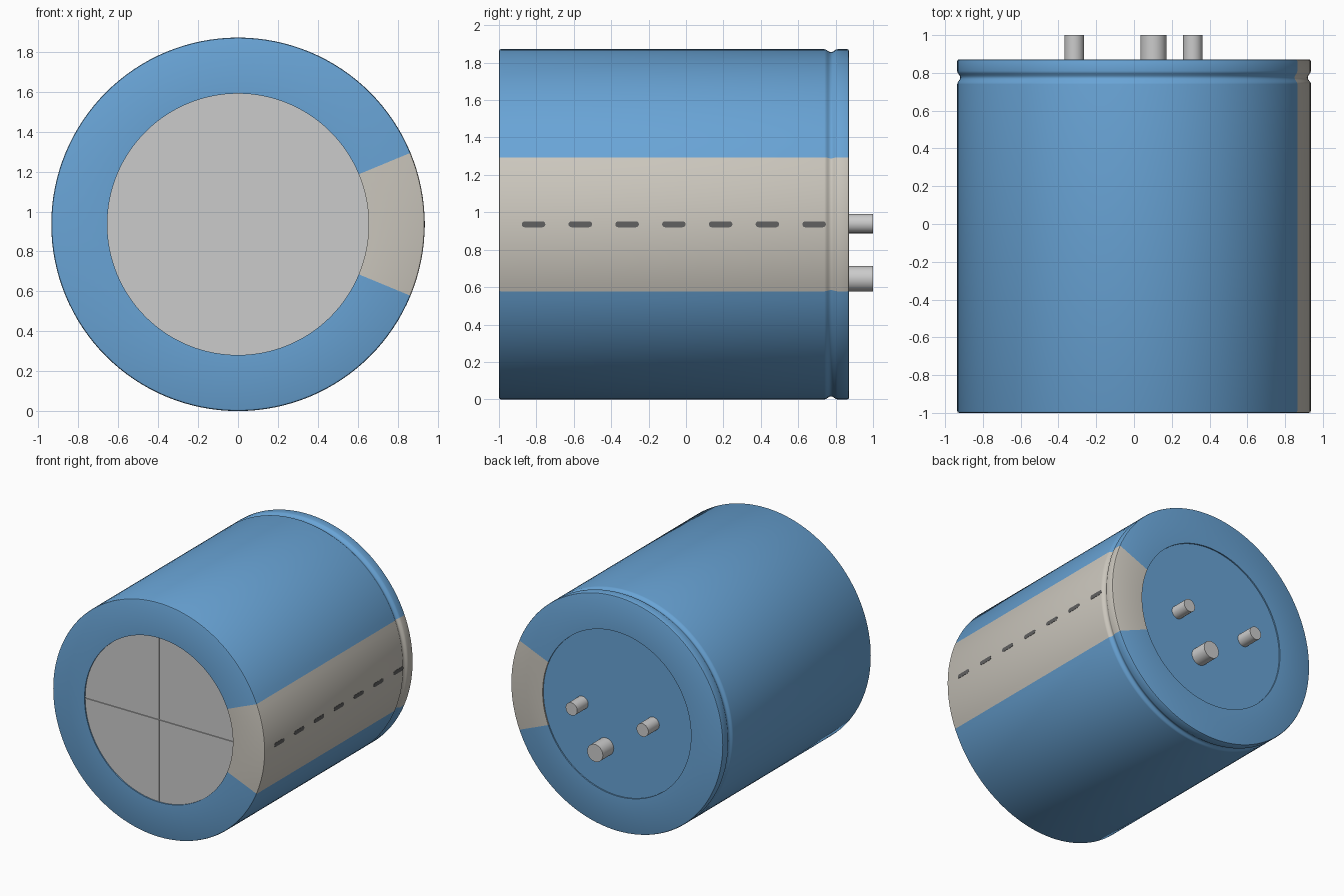
import bpy, bmesh
from math import sin, cos, pi, radians, asin

if "Cube" in bpy.data.objects:
    bpy.data.objects.remove(bpy.data.objects["Cube"])

R, ZC = 0.936, 0.936          # sleeve radius, axis height
FRONT, BACK = -1.0, 0.872     # ends of the sleeve
R_IN = 0.655                  # opening radius in both end faces


def material(name, rgb):
    m = bpy.data.materials.new(name)
    m.diffuse_color = (*rgb, 1)
    m.use_nodes = True
    m.node_tree.nodes["Principled BSDF"].inputs["Base Color"].default_value = m.diffuse_color
    return m


BLUE = material("blue_sleeve", (0.14, 0.37, 0.67))
CREAM = material("pale_stripe", (0.60, 0.57, 0.51))
DARK = material("dark_mark", (0.12, 0.12, 0.12))


def finish(name, bm, mat=None):
    bmesh.ops.recalc_face_normals(bm, faces=bm.faces)
    me = bpy.data.meshes.new(name)
    bm.to_mesh(me)
    bm.free()
    ob = bpy.data.objects.new(name, me)
    bpy.context.collection.objects.link(ob)
    if mat:
        me.materials.append(mat)
    bpy.ops.object.select_all(action='DESELECT')
    bpy.context.view_layer.objects.active = ob
    ob.select_set(True)
    bpy.ops.object.shade_smooth_by_angle(angle=radians(35))
    return ob


def lathe_arc(name, profile, a0, a1, steps, mat):
    """Sweep a closed (radius, y) profile about the y axis from a0 to a1 degrees."""
    bm = bmesh.new()
    rings = []
    for i in range(steps + 1):
        a = radians(a0 + (a1 - a0) * i / steps)
        rings.append([bm.verts.new((r * cos(a), y, ZC + r * sin(a))) for r, y in profile])
    n = len(profile)
    for p, q in zip(rings, rings[1:]):
        for j in range(n):
            k = (j + 1) % n
            bm.faces.new((p[j], p[k], q[k], q[j]))
    bm.faces.new(rings[0])
    bm.faces.new(rings[-1])
    return finish(name, bm, mat)


def prism(name, points, offset, mat=None):
    """Extrude a flat outline of 3D points by an offset vector."""
    bm = bmesh.new()
    face = bm.faces.new([bm.verts.new(p) for p in points])
    new = bmesh.ops.extrude_face_region(bm, geom=[face], use_keep_orig=True)
    bmesh.ops.translate(bm, vec=offset,
                        verts=[v for v in new["geom"] if isinstance(v, bmesh.types.BMVert)])
    return finish(name, bm, mat)


def rod(name, x, z, r, y0, y1, sides, mat=None):
    pts = [(x + r * cos(2 * pi * i / sides), y0, z + r * sin(2 * pi * i / sides))
           for i in range(sides)]
    return prism(name, pts, (0, y1 - y0, 0), mat)


# Sleeve cross-section: rounded rims and a crimp groove near the back
def rim(y, s):
    return [(R - 0.010, y), (R - 0.003, y + 0.003 * s), (R, y + 0.010 * s)]


crimp = [(R - 0.008 * (1 - cos(2 * pi * i / 12)), 0.74 + 0.07 * i / 12) for i in range(13)]
profile = ([(R_IN, FRONT)] + rim(FRONT, 1) + crimp + rim(BACK, -1)[::-1]
           + [(R_IN, BACK), (R_IN, BACK - 0.02), (0.90, BACK - 0.02),
              (0.90, FRONT + 0.02), (R_IN, FRONT + 0.02)])

# Blue sleeve and the pale polarity stripe on +x
lathe_arc("sleeve", profile, 22.5, 337.5, 112, BLUE)
lathe_arc("polarity_stripe", profile, -22.5, 22.5, 16, CREAM)

# Metal can and the blue sealing disc at the back
rod("can", 0, ZC, 0.90, FRONT + 0.016, 0.80, 128)
rod("sealing_disc", 0, ZC, 0.90, 0.80, BACK - 0.01, 128, BLUE)

# Four quarter plates leave the scored vent cross in the front face
gap, rp = 0.004, 0.66
t = asin(gap / rp)
for sx in (1, -1):
    for sz in (1, -1):
        arc = [t + (pi / 2 - 2 * t) * i / 32 for i in range(33)]
        pts = [(sx * gap, FRONT + 0.009, ZC + sz * gap)]
        pts += [(sx * rp * cos(a), FRONT + 0.009, ZC + sz * rp * sin(a)) for a in arc]
        prism("vent_plate", pts, (0, 0.009, 0))

# Row of rounded minus marks on the stripe
for i in range(7):
    yc, half, r = -0.815 + 0.25 * i, 0.047, 0.016
    pts = []
    for s, start in ((1, -pi / 2), (-1, pi / 2)):
        for k in range(9):
            a = start + pi * k / 8
            pts.append((R - 0.012, yc + s * half + r * cos(a), ZC + r * sin(a)))
    prism("minus_mark", pts, (0.0135, 0, 0), DARK)

# Three terminal pins
for name, x, z, r in (("pin_left", -0.316, 0.94, 0.052),
                      ("pin_right", 0.311, 0.94, 0.051),
                      ("pin_large", 0.103, 0.645, 0.069)):
    rod(name, x, z, r, BACK - 0.03, 1.0, 32)
